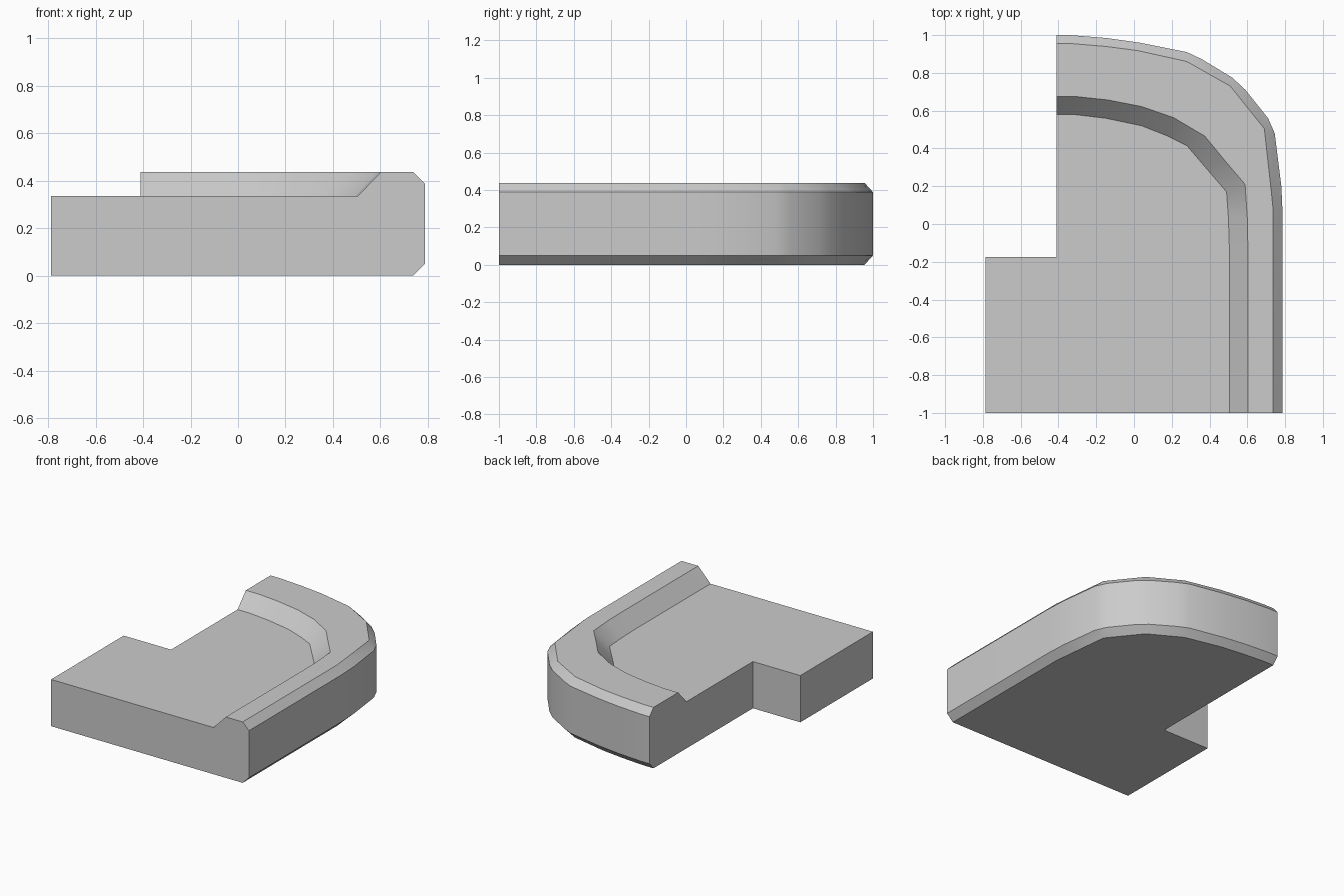
import bpy, bmesh, math

if "Cube" in bpy.data.objects:
    bpy.data.objects.remove(bpy.data.objects["Cube"])

# Stations around the bend: outer wall, bevel inset, inner lip, inner foot (x, y each)
stations = [
    (-.41, 1.0, -.41, .955, -.41, .675, -.41, .58),
    (-.34, 1.0, -.33, .955, -.31, .675, -.32, .58),
    (-.15, .985, -.15, .94, -.14, .657, -.15, .56),
    (.03, .96, .02, .918, .04, .622, .04, .52),
    (.28, .91, .28, .86, .21, .563, .18, .465),
    (.36, .872, .28, .86, .375, .465, .28, .415),
    (.52, .775, .51, .73, .375, .465, .28, .415),
    (.59, .71, .51, .73, .48, .337, .385, .292),
    (.71, .56, .69, .505, .588, .21, .49, .17),
    (.745, .48, .69, .505, .588, .21, .49, .17),
    (.78, .2, .727, .17, .60, .03, .50, .03),
    (.787, .05, .737, .07, .603, -.13, .505, -.13),
    (.787, -1.0, .737, -1.0, .603, -1.0, .505, -1.0),
]
TOP, FLOOR, BEVEL = .438, .336, .05

bm = bmesh.new()
cache = {}


def vert(p):
    key = tuple(round(c, 4) for c in p)
    if key not in cache:
        cache[key] = bm.verts.new(key)
    return cache[key]


def face(points):
    verts = list(dict.fromkeys(vert(p) for p in points))
    if len(verts) > 2:
        bm.faces.new(verts)


def section(s):
    ox, oy, bx, by, lx, ly, fx, fy = s
    return [(bx, by, 0), (ox, oy, BEVEL), (ox, oy, TOP - BEVEL), (bx, by, TOP),
            (lx, ly, TOP), ((lx + fx) / 2, (ly + fy) / 2, (TOP + FLOOR) / 2),
            (fx, fy, FLOOR)]


# Raised rim with bevelled outer wall and sloping inner wall
rings = [section(s) for s in stations]
for a, b in zip(rings, rings[1:]):
    for i in range(len(a) - 1):
        face([a[i], a[i + 1], b[i + 1], b[i]])

# Sunken floor and underside with the stepped left outline
corners = [(-.787, -1.0), (-.787, -.175), (-.41, -.175)]
upper = [(x, y, FLOOR) for x, y in corners]
lower = [(x, y, 0) for x, y in corners]
face([r[-1] for r in rings] + upper)
face([r[0] for r in rings] + lower)

# Left walls, front wall and rim end
for i in range(2):
    face([upper[i], upper[i + 1], lower[i + 1], lower[i]])
face(rings[0] + [upper[2], lower[2]])
face(rings[-1] + [upper[0], lower[0]])

bmesh.ops.recalc_face_normals(bm, faces=bm.faces)
mesh = bpy.data.meshes.new("rimmed_corner_slab")
bm.to_mesh(mesh)
bm.free()
slab = bpy.data.objects.new("rimmed_corner_slab", mesh)
bpy.context.collection.objects.link(slab)

# Smooth the curved walls, keep the bevel edges crisp
bpy.context.view_layer.objects.active = slab
slab.select_set(True)
bpy.ops.object.shade_smooth_by_angle(angle=math.radians(30))
